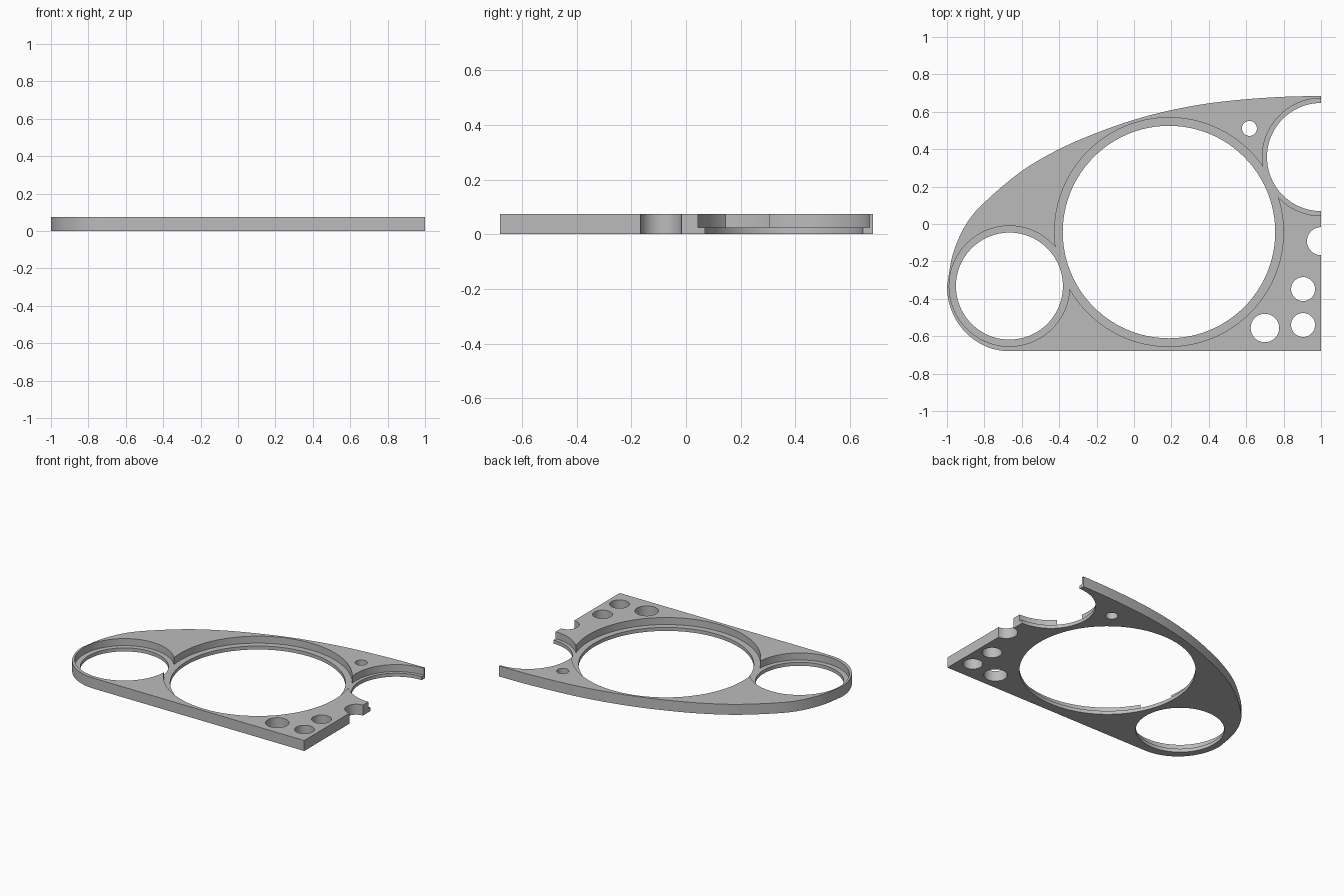
import bpy, bmesh, math
from mathutils import Vector

cube = bpy.data.objects.get("Cube")
if cube:
    bpy.data.objects.remove(cube, do_unlink=True)

THICK, FLOOR = 0.075, 0.025

grey = bpy.data.materials.new("plain grey")
grey.use_nodes = True
grey.diffuse_color = (0.5, 0.5, 0.5, 1)
grey.node_tree.nodes["Principled BSDF"].inputs["Base Color"].default_value = (0.5, 0.5, 0.5, 1)


def prism(name, points, z0, z1):
    """Extrude a closed outline from z0 up to z1."""
    bm = bmesh.new()
    face = bm.faces.new([bm.verts.new((x, y, z0)) for x, y in points])
    top = bmesh.ops.extrude_face_region(bm, geom=[face])["geom"]
    verts = [v for v in top if isinstance(v, bmesh.types.BMVert)]
    bmesh.ops.translate(bm, verts=verts, vec=(0, 0, z1 - z0))
    bmesh.ops.recalc_face_normals(bm, faces=bm.faces)
    mesh = bpy.data.meshes.new(name)
    bm.to_mesh(mesh)
    bm.free()
    mesh.materials.append(grey)
    obj = bpy.data.objects.new(name, mesh)
    bpy.context.collection.objects.link(obj)
    return obj


def arc(x, y, rx, ry, start, end, steps):
    angles = [math.radians(start + (end - start) * i / steps) for i in range(steps + 1)]
    return [(x + rx * math.cos(a), y + ry * math.sin(a)) for a in angles]


def smooth_path(knots, steps=8):
    """Catmull-Rom curve through the knots."""
    pts = [Vector(k) for k in knots]
    pts = [2 * pts[0] - pts[1]] + pts + [2 * pts[-1] - pts[-2]]
    out = []
    for a, b, c, d in zip(pts, pts[1:], pts[2:], pts[3:]):
        for i in range(steps):
            t = i / steps
            p = 0.5 * (2 * b + (c - a) * t + (2 * a - 5 * b + 4 * c - d) * t ** 2
                       + (3 * b - a - 3 * c + d) * t ** 3)
            out.append((p.x, p.y))
    return out


# Plate outline: swept upper edge, rounded left end, straight bottom and right
upper_edge = smooth_path([(1, 0.685), (0.8, 0.68), (0.6, 0.667), (0.4, 0.645), (0.2, 0.609),
                          (0, 0.557), (-0.2, 0.487), (-0.4, 0.4), (-0.6, 0.283), (-0.8, 0.115),
                          (-0.9, -0.005), (-0.968, -0.16), (-1, -0.332)])
left_end = arc(-0.665, -0.332, 0.335, 0.348, 180, 270, 24)
plate = prism("gauge_panel", upper_edge + left_end + [(1, -0.68)], 0, THICK)


def cut(x, y, r, z0):
    """Cut a round opening from z0 through the top of the plate."""
    cutter = prism("cutter", arc(x, y, r, r, 0, 360, 96)[:-1], z0, THICK + 0.1)
    cutter.hide_render = True
    mod = plate.modifiers.new("cut", 'BOOLEAN')
    mod.operation, mod.solver, mod.object = 'DIFFERENCE', 'EXACT', cutter
    bpy.context.view_layer.objects.active = plate
    bpy.ops.object.modifier_apply(modifier=mod.name)
    bpy.data.objects.remove(cutter, do_unlink=True)


# Large dial openings, each with a stepped recess around it
dials = [(-0.666, -0.332, 0.286, 0.322), (0.187, -0.043, 0.568, 0.612), (1, 0.358, 0.289, 0.314)]
for x, y, hole, recess in dials:
    cut(x, y, recess, FLOOR)
for x, y, hole, recess in dials:
    cut(x, y, hole, -0.1)

# Small plain holes
for x, y, r in [(0.617, 0.511, 0.04), (1, -0.092, 0.075), (0.904, -0.348, 0.064),
                (0.904, -0.54, 0.064), (0.7, -0.556, 0.076)]:
    cut(x, y, r, -0.1)

# Smooth round walls, sharp rims
bpy.ops.object.select_all(action='DESELECT')
plate.select_set(True)
bpy.context.view_layer.objects.active = plate
bpy.ops.object.shade_smooth_by_angle(angle=math.radians(30))
